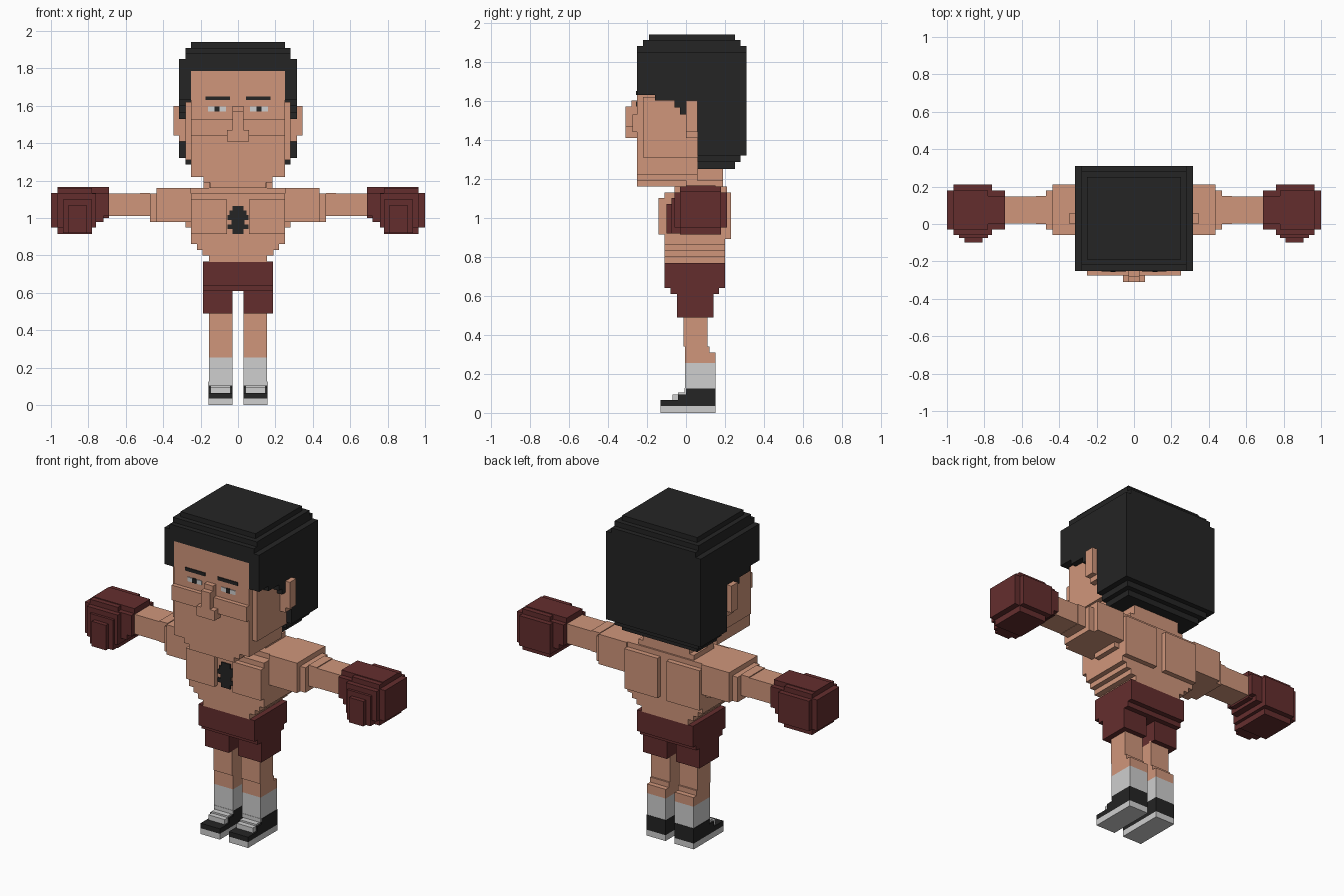
import bpy, bmesh
from mathutils import Matrix, Vector


def material(name, rgb):
    m = bpy.data.materials.new(name)
    m.diffuse_color = (*rgb, 1)
    return m


SKIN = material("skin", (0.63, 0.305, 0.198))
BLACK = material("black", (0.018, 0.018, 0.018))
RED = material("dark red", (0.127, 0.027, 0.027))
WHITE = material("white", (0.62, 0.62, 0.62))


def blocks(name, mat, boxes, mirror=False):
    """One object from blocks (x0, x1, y0, y1, z0, z1), optionally mirrored in x."""
    bm = bmesh.new()
    for x0, x1, y0, y1, z0, z1 in boxes:
        spans = [(x0, x1), (-x1, -x0)] if mirror else [(x0, x1)]
        for a, b in spans:
            mid = Vector((a + b, y0 + y1, z0 + z1)) / 2
            size = Matrix.Diagonal((b - a, y1 - y0, z1 - z0, 1))
            bmesh.ops.create_cube(bm, size=1, matrix=Matrix.Translation(mid) @ size)
    me = bpy.data.meshes.new(name)
    bm.to_mesh(me)
    bm.free()
    me.materials.append(mat)
    ob = bpy.data.objects.new(name, me)
    bpy.context.collection.objects.link(ob)
    return ob


def sym(w, *rest):
    """Block centred on x = 0 with half width w."""
    return (-w, w, *rest)


# Head: face, jaw steps, cheeks
blocks("head", SKIN, [
    sym(0.25, -0.25, 0.06, 1.22, 1.785),
    sym(0.28, -0.22, 0.06, 1.31, 1.62),
    sym(0.185, -0.25, 0.06, 1.19, 1.22),
    sym(0.15, -0.25, 0.03, 1.16, 1.19),
    sym(0.25, -0.275, -0.25, 1.44, 1.53),
])
blocks("nose", SKIN, [
    sym(0.03, -0.28, -0.25, 1.44, 1.60),
    sym(0.03, -0.31, -0.28, 1.44, 1.57),
    sym(0.06, -0.31, -0.25, 1.41, 1.47),
])
blocks("ears", SKIN, [
    (0.28, 0.345, 0.0, 0.06, 1.44, 1.60),
    (0.28, 0.315, 0.0, 0.06, 1.41, 1.44),
], True)

# Eyes and brows as thin plates
blocks("eye_whites", WHITE, [(0.065, 0.16, -0.254, -0.25, 1.57, 1.595)], True)
blocks("pupils", BLACK, [(0.10, 0.125, -0.257, -0.25, 1.57, 1.597)], True)
blocks("eyebrows", BLACK, [(0.042, 0.175, -0.255, -0.25, 1.63, 1.65)], True)

# Hair: stepped crown, back, and side locks
blocks("hair_crown", BLACK, [
    sym(0.315, -0.25, 0.31, 1.785, 1.85),
    sym(0.28, -0.25, 0.31, 1.85, 1.88),
    sym(0.28, -0.22, 0.28, 1.88, 1.91),
    sym(0.25, -0.19, 0.25, 1.91, 1.94),
])
blocks("hair_back", BLACK, [
    sym(0.315, 0.06, 0.31, 1.32, 1.785),
    sym(0.28, 0.06, 0.28, 1.285, 1.32),
    sym(0.25, 0.06, 0.25, 1.25, 1.285),
])
blocks("hair_sides", BLACK, [
    (0.25, 0.315, -0.25, -0.16, 1.63, 1.785),
    (0.25, 0.315, -0.16, 0.06, 1.60, 1.785),
    (0.27, 0.315, -0.06, 0.0, 1.565, 1.60),
    (0.27, 0.315, -0.03, 0.0, 1.53, 1.565),
], True)

# Neck and torso
blocks("neck", SKIN, [
    sym(0.155, -0.05, 0.19, 1.13, 1.25),
    sym(0.185, 0.0, 0.19, 1.13, 1.19),
])
blocks("torso", SKIN, [
    sym(0.315, -0.05, 0.20, 0.98, 1.16),
    sym(0.25, -0.11, 0.20, 0.86, 1.13),
    sym(0.22, -0.11, 0.20, 0.83, 0.86),
    sym(0.19, -0.11, 0.20, 0.80, 0.83),
    sym(0.155, -0.11, 0.20, 0.765, 0.80),
])
blocks("chest_muscles", SKIN, [(0.06, 0.25, -0.14, -0.11, 0.915, 1.10)], True)
blocks("back_muscles", SKIN, [
    (0.03, 0.25, 0.20, 0.23, 0.89, 1.13),
    (0.25, 0.28, 0.0, 0.17, 0.95, 0.98),
], True)
blocks("chest_hair", BLACK, [
    sym(w, -0.117, -0.11, z, z + 0.025)
    for w, z in zip((0.03, 0.055, 0.035, 0.055, 0.045, 0.03),
                    (0.915, 0.94, 0.965, 0.99, 1.015, 1.04))
])

# Arms
blocks("arms", SKIN, [
    (0.25, 0.435, -0.06, 0.21, 0.98, 1.16),
    (0.435, 0.47, -0.03, 0.18, 0.98, 1.13),
    (0.47, 0.525, 0.0, 0.15, 1.01, 1.135),
    (0.525, 0.70, 0.002, 0.148, 1.012, 1.13),
], True)

# Gloves with a thumb at the front
blocks("gloves", RED, [
    (0.69, 0.965, 0.0, 0.15, 1.00, 1.165),
    (0.69, 1.0, -0.03, 0.18, 1.01, 1.135),
    (0.72, 1.0, -0.03, 0.18, 0.98, 1.13),
    (0.78, 1.0, -0.03, 0.18, 0.95, 1.13),
    (0.78, 0.965, -0.03, 0.18, 0.915, 1.16),
    (0.76, 0.965, -0.06, 0.21, 0.95, 1.13),
    (0.78, 0.935, -0.075, 0.0, 0.92, 1.10),
    (0.81, 0.905, -0.10, -0.07, 0.92, 1.07),
], True)

# Shorts
blocks("shorts", RED, [
    sym(0.187, -0.11, 0.20, 0.64, 0.767),
    sym(0.187, -0.08, 0.17, 0.61, 0.64),
    (0.03, 0.187, -0.045, 0.14, 0.49, 0.61),
    (-0.187, -0.03, -0.045, 0.14, 0.49, 0.61),
])

# Legs with stepped calves
blocks("legs", SKIN, [
    (0.03, 0.155, -0.012, 0.11, 0.34, 0.50),
    (0.03, 0.155, -0.005, 0.12, 0.31, 0.34),
    (0.03, 0.155, -0.005, 0.15, 0.255, 0.31),
], True)
blocks("socks", WHITE, [(0.03, 0.155, -0.005, 0.15, 0.125, 0.255)], True)

# Shoes
blocks("shoe_soles", WHITE, [(0.03, 0.158, -0.13, 0.152, 0.0, 0.035)], True)
blocks("shoe_uppers", BLACK, [
    (0.03, 0.158, -0.13, 0.152, 0.035, 0.065),
    (0.03, 0.158, -0.04, 0.152, 0.065, 0.095),
    (0.03, 0.158, 0.0, 0.152, 0.095, 0.125),
], True)
blocks("shoe_tongues", WHITE, [
    (0.04, 0.148, -0.07, -0.04, 0.065, 0.095),
    (0.04, 0.148, -0.04, 0.0, 0.095, 0.105),
    (0.03, 0.155, -0.007, 0.0, 0.105, 0.128),
], True)
